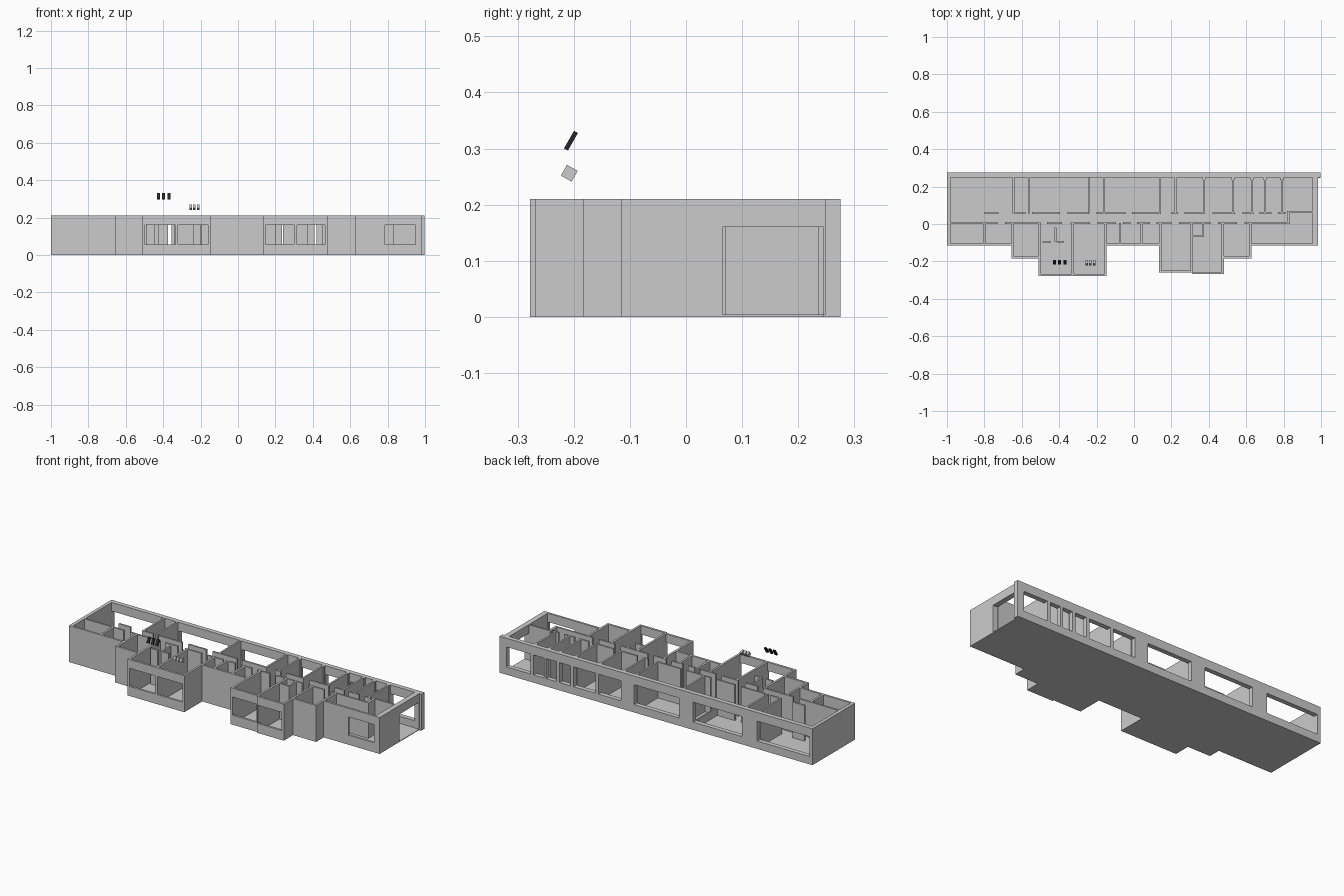
import bpy, bmesh
from mathutils import Matrix, Vector

if "Cube" in bpy.data.objects:
    bpy.data.objects.remove(bpy.data.objects["Cube"])

H = 0.21              # wall height
SILL, HEAD = 0.055, 0.16
FLOOR = 0.004


def finish(name, bm):
    mesh = bpy.data.meshes.new(name)
    bm.to_mesh(mesh)
    bm.free()
    ob = bpy.data.objects.new(name, mesh)
    bpy.context.collection.objects.link(ob)
    return ob


def box(bm, x0, x1, y0, y1, z0=0.0, z1=H):
    if min(x1 - x0, y1 - y0, z1 - z0) < 1e-5:
        return
    m = Matrix.Translation(((x0 + x1) / 2, (y0 + y1) / 2, (z0 + z1) / 2))
    bmesh.ops.create_cube(bm, size=1, matrix=m @ Matrix.Diagonal((x1 - x0, y1 - y0, z1 - z0, 1)))


def run(bm, axis, a0, a1, c0, c1, openings=(), low=SILL, high=HEAD):
    """Straight wall from a0 to a1, thickness c0..c1, cut by openings (start, end)."""
    def part(s, e, z0, z1):
        if axis == 'x':
            box(bm, s, e, c0, c1, z0, z1)
        else:
            box(bm, c0, c1, s, e, z0, z1)
    pos = a0
    for s, e in openings:
        part(pos, s, 0, H)
        part(s, e, 0, low)
        part(s, e, high, H)
        pos = e
    part(pos, a1, 0, H)


# Floor slab following the stepped outline
outline = [(-1, .275), (-1, -.115), (-.655, -.115), (-.655, -.184), (-.51, -.184), (-.51, -.278),
           (-.148, -.278), (-.148, -.115), (.135, -.115), (.135, -.26), (.31, -.26), (.31, -.268),
           (.48, -.268), (.48, -.184), (.628, -.184), (.628, -.115), (.985, -.115), (.985, .245),
           (.998, .245), (.998, .275)]
bm = bmesh.new()
face = bm.faces.new([bm.verts.new((x, y, 0)) for x, y in outline])
ext = bmesh.ops.extrude_face_region(bm, geom=[face])
bmesh.ops.translate(bm, vec=(0, 0, FLOOR), verts=[v for v in ext['geom'] if isinstance(v, bmesh.types.BMVert)])
bmesh.ops.recalc_face_normals(bm, faces=bm.faces)
finish("floor_slab", bm)

# Back wall with its row of windows
bm = bmesh.new()
run(bm, 'x', -1, .998, .248, .275,
    [(-.98, -.647), (-.55, -.237), (-.147, .14), (.224, .365), (.385, .525), (.545, .615),
     (.635, .70), (.715, .78), (.80, .955)], low=.045)
finish("back_wall", bm)

# End walls, the right one with a tall opening
bm = bmesh.new()
run(bm, 'y', -.115, .248, -1, -.98)
finish("left_end_wall", bm)
bm = bmesh.new()
run(bm, 'y', -.115, .248, .955, .985, [(.065, .245)], low=0)
finish("right_end_wall", bm)

# Front walls and bay fronts: x range, front face, windows
fronts = [(-.98, -.655, -.115, []),
          (-.655, -.51, -.184, []),
          (-.51, -.148, -.278, [(-.50, -.335), (-.32, -.16)]),
          (-.148, .135, -.115, []),
          (.135, .31, -.26, [(.145, .30)]),
          (.31, .48, -.268, [(.315, .465)]),
          (.48, .628, -.184, []),
          (.628, .955, -.115, [(.785, .95)])]
bm = bmesh.new()
for x0, x1, y, wins in fronts:
    run(bm, 'x', x0, x1, y, y + .012, wins)
finish("front_walls", bm)

# Side walls of the bays
bm = bmesh.new()
for x, y in [(-.655, -.184), (-.51, -.278), (-.16, -.278), (.135, -.26), (.468, -.268), (.616, -.184)]:
    run(bm, 'y', y, .0, x, x + .012)
finish("bay_side_walls", bm)

# Partitions between back rooms
bm = bmesh.new()
for x in (-.645, -.562, -.16, .14, .222, .374, .53, .63, .70, .79):
    run(bm, 'y', .055, .248, x - .005, x + .005)
for x in (.222, .374, .53, .63, .70, .79):        # window piers
    box(bm, x - .009, x + .009, .236, .25)
box(bm, -.244, -.236, .062, .248, 0, .05)           # low partition
finish("back_partitions", bm)

# Partitions between front rooms
bm = bmesh.new()
for x, y in [(-.80, -.11), (-.328, -.27), (-.075, -.11), (.04, -.11), (.307, -.258)]:
    run(bm, 'y', y, .005, x - .006, x + .006)
finish("front_partitions", bm)

# Corridor walls, broken by full-height doorways
bm = bmesh.new()
for s, e in [(-.80, -.725), (-.645, -.58), (-.545, -.395), (-.355, -.24), (-.20, -.045), (-.01, .145),
             (.20, .235), (.27, .38), (.42, .54), (.58, .64), (.67, .735), (.77, .81)]:
    run(bm, 'x', s, e, .053, .063)
finish("corridor_back_wall", bm)
bm = bmesh.new()
for s, e in [(-.98, -.73), (-.69, -.50), (-.465, -.385), (-.34, -.235), (-.195, -.095), (-.06, -.02),
             (.015, .085), (.12, .20), (.24, .41), (.45, .55), (.59, .83)]:
    run(bm, 'x', s, e, 0, .01)
finish("corridor_front_wall", bm)

# Closets and the vestibule beside the end opening
bm = bmesh.new()
box(bm, -.425, -.415, -.095, -.02)
box(bm, -.49, -.445, -.10, -.09)
box(bm, -.415, -.375, -.10, -.09)
box(bm, .365, .375, -.07, .005)
box(bm, .31, .375, -.07, -.06)
box(bm, .818, .832, 0, .07)
box(bm, .832, .955, .06, .07)
finish("closet_walls", bm)

# Blank tilted room tags hovering over the two bay rooms
def tags(name, cx, y, z, step, w, thick, tall, colour=None):
    bm = bmesh.new()
    for i in (-1, 0, 1):
        m = Matrix.Translation((cx + i * step, y, z)) @ Matrix.Rotation(-.52, 4, 'X')
        bmesh.ops.create_cube(bm, size=1, matrix=m @ Matrix.Diagonal((w, thick, tall, 1)))
    ob = finish(name, bm)
    if colour:
        mat = bpy.data.materials.new(name + "_colour")
        mat.diffuse_color = colour
        mat.use_nodes = True
        mat.node_tree.nodes["Principled BSDF"].inputs["Base Color"].default_value = mat.diffuse_color
        ob.data.materials.append(mat)


tags("dark_room_tag", -.398, -.205, .314, .028, .016, .008, .036, (.02, .02, .02, 1))
tags("grey_room_tag", -.233, -.208, .256, .02, .013, .022, .022)
